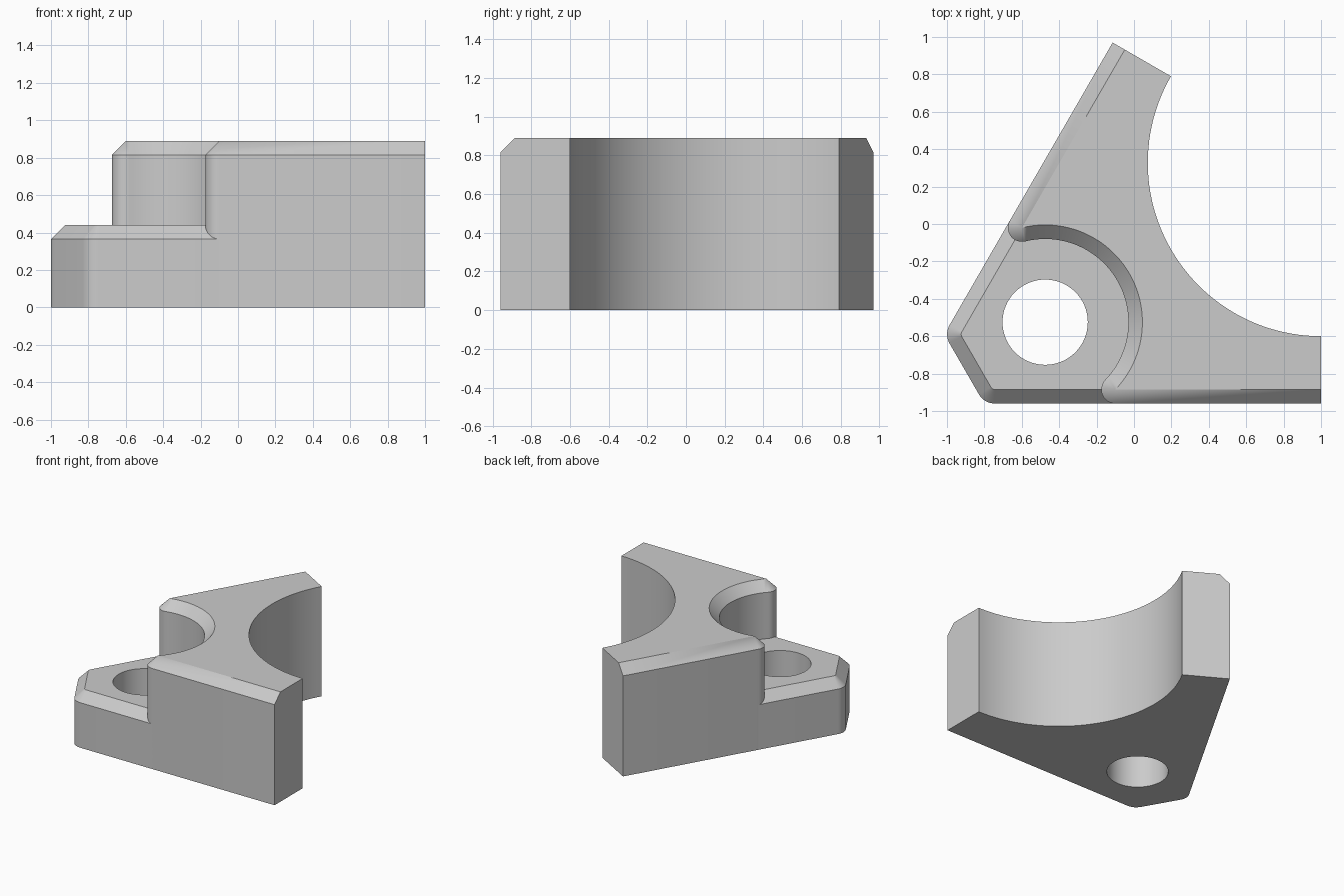
import bpy, bmesh, math
from mathutils import Vector

cube = bpy.data.objects.get("Cube")
if cube:
    bpy.data.objects.remove(cube, do_unlink=True)

HOLE = Vector((-0.475, -0.525))    # screw hole centre, on the mirror axis at 30 degrees
BORE = Vector((1.0, 0.325))        # centre of the large concave arc
BORE_R, HOLE_R, POCKET_R = 0.925, 0.228, 0.445
CHAMFER, FRONT = 0.075, -0.96

grey = bpy.data.materials.new("plain grey")
grey.use_nodes = True
colour = (0.6, 0.6, 0.6, 1)
grey.diffuse_color = colour
grey.node_tree.nodes["Principled BSDF"].inputs["Base Color"].default_value = colour


def polar(centre, radius, degrees):
    a = math.radians(degrees)
    return centre + radius * Vector((math.cos(a), math.sin(a)))


def arc(start, end, steps):
    return [start + (end - start) * i / steps for i in range(steps + 1)]


def mirror(p):
    d, c, s = p - HOLE, math.cos(math.pi / 3), math.sin(math.pi / 3)
    return HOLE + Vector((d.x * c + d.y * s, d.x * s - d.y * c))


def chamfered_solid(name, half, height):
    """Mirror a half outline of (top, wall) points and loft it to a chamfered block."""
    pairs = half + [(mirror(t), mirror(w)) for t, w in reversed(half)]
    bm = bmesh.new()
    rings = [[bm.verts.new((*pair[side], z)) for pair in pairs]
             for side, z in ((1, 0), (1, height - CHAMFER), (0, height))]
    n = len(pairs)
    for low, high in zip(rings, rings[1:]):
        for i in range(n):
            j = (i + 1) % n
            bm.faces.new((low[i], low[j], high[j], high[i]))
    bm.faces.new(rings[0][::-1])
    bm.faces.new(rings[-1])
    bmesh.ops.remove_doubles(bm, verts=bm.verts, dist=0.0001)
    bmesh.ops.recalc_face_normals(bm, faces=bm.faces)
    mesh = bpy.data.meshes.new(name)
    bm.to_mesh(mesh)
    bm.free()
    mesh.materials.append(grey)
    obj = bpy.data.objects.new(name, mesh)
    bpy.context.collection.objects.link(obj)
    return obj


def activate(obj):
    bpy.ops.object.select_all(action='DESELECT')
    obj.select_set(True)
    bpy.context.view_layer.objects.active = obj


# Tall block: pocket arc, rounded corner, straight front, end face, bore arc
rim = POCKET_R + CHAMFER
stop = math.degrees(math.asin((FRONT + CHAMFER - HOLE.y) / rim))
block = [(polar(HOLE, rim, a), polar(HOLE, POCKET_R, a)) for a in arc(30, stop, 24)]
corner = polar(HOLE, rim, stop)
block += [(corner, polar(corner, CHAMFER, a)) for a in arc(stop + 180, 270, 12)]
block.append((Vector((1, FRONT + CHAMFER)), Vector((1, FRONT))))
block += [(polar(BORE, BORE_R, a),) * 2 for a in arc(270, 210, 24)]
tall_block = chamfered_solid("tall_block", block, 0.89)

# Low foot: rounded nose corners, straight front, back end tucked inside the block
nose_r = 0.1
nose = Vector((-0.743, FRONT + nose_r))
foot = [(polar(nose, nose_r - CHAMFER, a), polar(nose, nose_r, a)) for a in arc(210, 270, 10)]
foot.append((Vector((-0.09, FRONT + CHAMFER)), Vector((-0.09, FRONT))))
foot.append((polar(HOLE, 0.6, 30),) * 2)
mounting_foot = chamfered_solid("mounting_foot", foot, 0.44)

# Screw hole through the foot
bpy.ops.mesh.primitive_cylinder_add(vertices=64, radius=HOLE_R, depth=2, location=(*HOLE, 0))
cutter = bpy.context.object
cutter.name = "hole_cutter"
cutter.hide_render = True
cutter.data.materials.append(grey)
activate(mounting_foot)
cut = mounting_foot.modifiers.new("screw_hole", 'BOOLEAN')
cut.operation, cut.solver, cut.object = 'DIFFERENCE', 'EXACT', cutter
bpy.ops.object.modifier_apply(modifier=cut.name)
bpy.data.objects.remove(cutter, do_unlink=True)

for obj in (tall_block, mounting_foot):
    activate(obj)
    bpy.ops.object.shade_smooth_by_angle(angle=math.radians(30))
